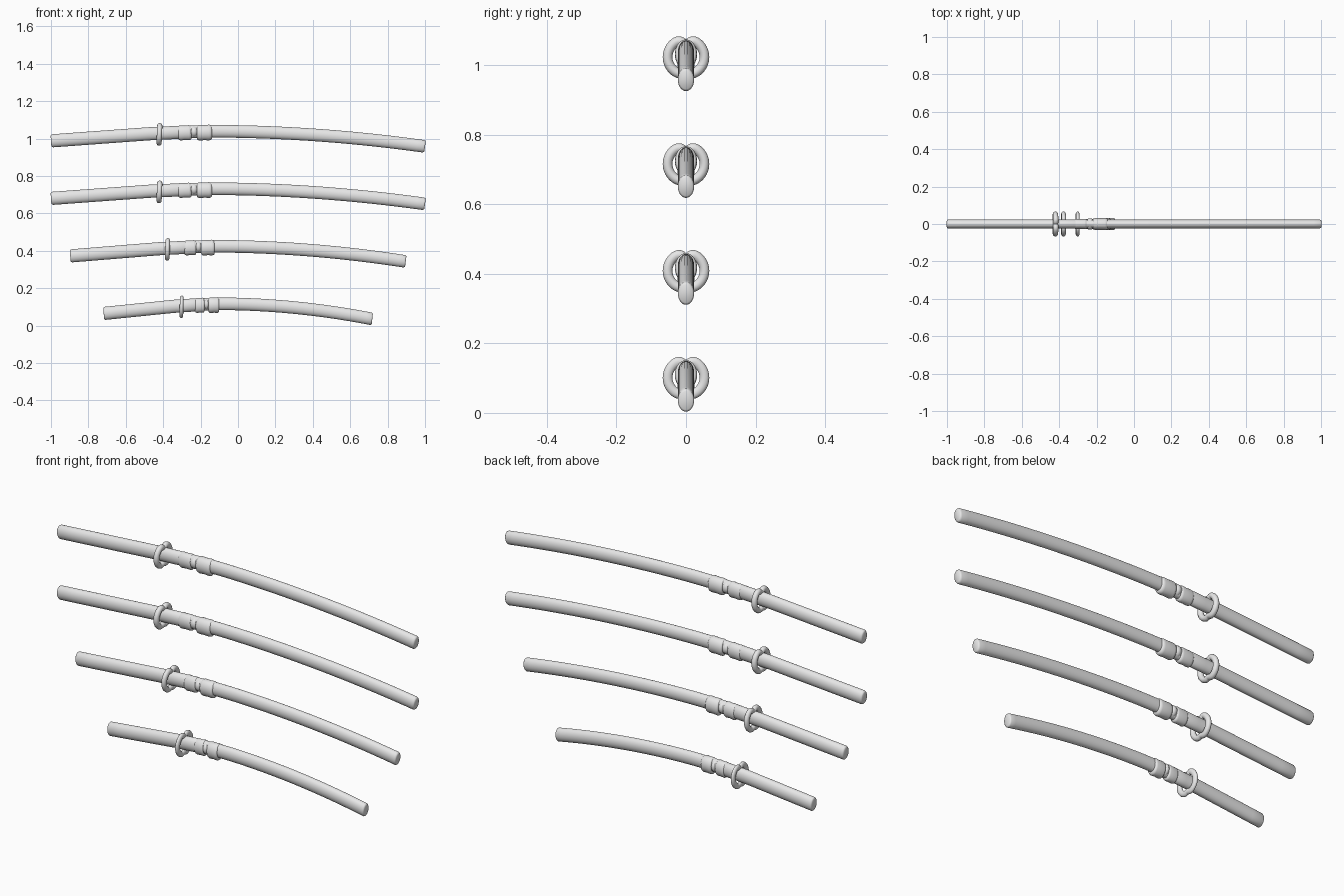
import bpy, bmesh, math
from mathutils import Vector

cube = bpy.data.objects.get("Cube")
if cube:
    bpy.data.objects.remove(cube)

grey = bpy.data.materials.new("light_grey")
grey.use_nodes = True
colour = (0.8, 0.8, 0.8, 1)
grey.diffuse_color = colour
grey.node_tree.nodes["Principled BSDF"].inputs["Base Color"].default_value = colour


def arc(x):
    """Height of the curved centre line: straight grip, bending scabbard."""
    if x < -0.42:
        return 0.0325 + 0.073 * (x + 0.42) - 0.005
    return 0.0325 - 0.02 * x - 0.06 * x * x + 0.003 - 0.008 * max(0, -x / 0.42) ** 2


def frame(x):
    slope = (arc(x + 0.01) - arc(x - 0.01)) / 0.02
    tangent = Vector((1, 0, slope)).normalized()
    return Vector((x, 0, arc(x))), tangent, Vector((-tangent.z, 0, tangent.x))


def make(name, rings, closed, stretch, height):
    """Skin a list of point rings; closed joins the last to the first."""
    bm = bmesh.new()
    loops = [[bm.verts.new(p) for p in ring] for ring in rings]
    n = len(loops[0])
    pairs = list(zip(loops, loops[1:])) + ([(loops[-1], loops[0])] if closed else [])
    for a, b in pairs:
        for i in range(n):
            j = (i + 1) % n
            bm.faces.new((a[i], a[j], b[j], b[i]))
    if not closed:
        bm.faces.new(loops[0][::-1])
        bm.faces.new(loops[-1])
    for v in bm.verts:
        v.co.x *= stretch
        v.co.z += height
    bmesh.ops.recalc_face_normals(bm, faces=bm.faces)
    mesh = bpy.data.meshes.new(name)
    bm.to_mesh(mesh)
    bm.free()
    mesh.materials.append(grey)
    obj = bpy.data.objects.new(name, mesh)
    bpy.context.collection.objects.link(obj)
    bpy.ops.object.select_all(action="DESELECT")
    obj.select_set(True)
    bpy.context.view_layer.objects.active = obj
    bpy.ops.object.shade_smooth_by_angle(angle=math.radians(50))


def oval_sweep(stations, sides=28):
    """Oval sections (x, half width, half height, drop) along the centre line."""
    rings = []
    for x, ry, rz, drop in stations:
        centre, _, up = frame(x)
        ring = []
        for i in range(sides):
            a = math.tau * i / sides
            ring.append(centre + up * (rz * math.sin(a) - drop)
                        + Vector((0, ry * math.cos(a), 0)))
        rings.append(ring)
    return rings


def bar(x0, x1, ry, rz, steps):
    """Long oval bar with slightly rounded ends."""
    ends = ((0, 0.8), (0.003, 0.92), (0.009, 1))
    st = [(x0 + d, ry * s, rz * s, 0) for d, s in ends]
    st += [(x0 + (x1 - x0) * i / steps, ry, rz, 0) for i in range(1, steps)]
    st += [(x1 - d, ry * s, rz * s, 0) for d, s in reversed(ends)]
    return oval_sweep(st)


def band(x0, x1, ry, rz, drop):
    """Short wrapped sleeve with soft rims and a slight waist."""
    st = []
    for t, s in ((0, 0.8), (0.06, 0.94), (0.18, 1), (0.5, 0.96),
                 (0.82, 1), (0.94, 0.94), (1, 0.8)):
        st.append((x0 + (x1 - x0) * t, ry * s, rz * s, drop))
    return oval_sweep(st)


def knot(x, rx, ry, rz):
    angles = [math.pi * (i + 0.5) / 10 for i in range(10)]
    return oval_sweep([(x - rx * math.cos(a), ry * math.sin(a), rz * math.sin(a), 0)
                       for a in angles], 20)


def guard_ring(x, segments=56, sides=12):
    """Open ring, pinched in toward the grip at top and bottom."""
    centre, along, up = frame(x)
    path = []
    for i in range(segments):
        a = math.tau * i / segments
        y, z = 0.053 * math.cos(a), 0.052 * math.sin(a)
        pinch = math.exp(-(y / 0.014) ** 2)
        z -= pinch * (0.016 if z > 0 else -0.008)
        path.append(centre + Vector((0, y, 0)) + up * (z - 0.004))
    rings = []
    for i, p in enumerate(path):
        t = (path[(i + 1) % segments] - path[i - 1]).normalized()
        out = t.cross(along)
        rings.append([p + out * 0.014 * math.cos(b) + along * 0.014 * math.sin(b)
                      for b in (math.tau * k / sides for k in range(sides))])
    return rings


# Four swords stacked above each other, the lower ones shorter
swords = (("top", 1.0), ("upper_middle", 1.0), ("lower_middle", 0.897), ("bottom", 0.718))
for row, (label, stretch) in enumerate(swords):
    height = 0.08 + 0.3075 * (3 - row)
    parts = (
        ("grip", bar(-1, -0.30, 0.025, 0.035, 8), False),
        ("scabbard", bar(-0.38, 1, 0.0235, 0.0335, 32), False),
        ("guard", guard_ring(-0.42), True),
        ("rear_cord_band", band(-0.32, -0.25, 0.028, 0.040, 0.004), False),
        ("front_cord_band", band(-0.22, -0.14, 0.032, 0.042, 0.006), False),
        ("cord_knot", knot(-0.235, 0.024, 0.031, 0.031), False),
    )
    for name, rings, closed in parts:
        make(f"{label}_{name}", rings, closed, stretch, height)
